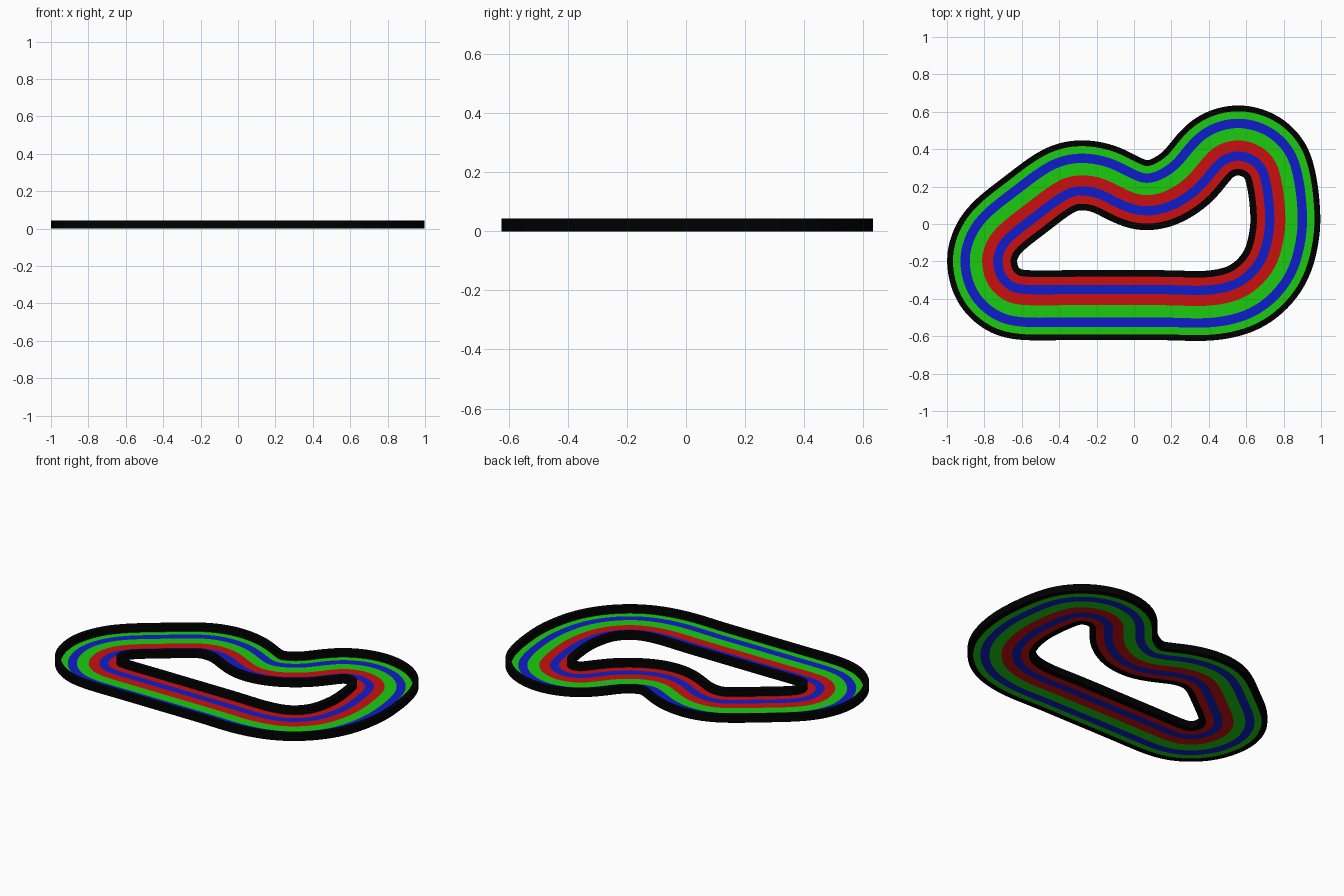
import bpy, bmesh
from mathutils import Vector

if "Cube" in bpy.data.objects:
    bpy.data.objects.remove(bpy.data.objects["Cube"])

# centre line of the circuit (border between the two lanes), counter-clockwise
CENTRE = [(-0.60, -0.434), (-0.40, -0.434), (-0.20, -0.434), (0.0, -0.434), (0.20, -0.434),
          (0.415, -0.438), (0.61, -0.386), (0.755, -0.238), (0.807, -0.043), (0.806, 0.10),
          (0.79, 0.225), (0.755, 0.34), (0.67, 0.42), (0.555, 0.45), (0.445, 0.42),
          (0.37, 0.354), (0.285, 0.25), (0.165, 0.172), (0.05, 0.152), (-0.05, 0.187),
          (-0.155, 0.24), (-0.27, 0.262), (-0.375, 0.245), (-0.475, 0.185), (-0.575, 0.108),
          (-0.69, 0.02), (-0.76, -0.05), (-0.798, -0.12), (-0.814, -0.205), (-0.785, -0.32),
          (-0.705, -0.402)]
STEPS = 8
WALL_H = 0.043


def material(name, rgb):
    m = bpy.data.materials.new(name)
    m.diffuse_color = (*rgb, 1)
    m.use_nodes = True
    m.node_tree.nodes["Principled BSDF"].inputs["Base Color"].default_value = m.diffuse_color
    return m


black = material("black", (0, 0, 0))
green = material("green", (0.012, 0.6, 0.005))
blue = material("blue", (0.005, 0.012, 0.6))
red = material("red", (0.6, 0.005, 0.005))


def smooth_path():
    """Closed Catmull-Rom curve, lightly relaxed, with outward normals."""
    p = [Vector(c) for c in CENTRE]
    n = len(p)
    pts = []
    for i in range(n):
        a, b, c, d = p[i - 1], p[i], p[(i + 1) % n], p[(i + 2) % n]
        for s in range(STEPS):
            t = s / STEPS
            pts.append(0.5 * (2 * b + (c - a) * t + (2 * a - 5 * b + 4 * c - d) * t * t
                              + (3 * b - a - 3 * c + d) * t ** 3))
    m = len(pts)
    for _ in range(12):
        pts = [(pts[i - 1] + 2 * pts[i] + pts[(i + 1) % m]) / 4 for i in range(m)]
    normals = []
    for i in range(m):
        t = (pts[(i + 1) % m] - pts[i - 1]).normalized()
        normals.append(Vector((t.y, -t.x)))
    return pts, normals


PTS, NORMALS = smooth_path()


def sweep(name, profile, mats, closed):
    """Sweep an (offset, height) profile round the circuit, one material per strip."""
    bm = bmesh.new()
    rings = [[bm.verts.new((*(p + n * o), z)) for o, z in profile]
             for p, n in zip(PTS, NORMALS)]
    k = len(profile)
    for i, ring in enumerate(rings):
        prev = rings[i - 1]
        for j in range(k if closed else k - 1):
            q = (j + 1) % k
            f = bm.faces.new((prev[j], prev[q], ring[q], ring[j]))
            f.material_index = j if len(mats) > 1 else 0
    if closed:
        bmesh.ops.recalc_face_normals(bm, faces=bm.faces)
    else:
        for f in bm.faces:
            f.normal_update()
            if f.normal.z < 0:
                f.normal_flip()
    me = bpy.data.meshes.new(name)
    bm.to_mesh(me)
    bm.free()
    for m in mats:
        me.materials.append(m)
    ob = bpy.data.objects.new(name, me)
    bpy.context.collection.objects.link(ob)
    return ob


# road surface: red inner lane and green outer lane, each with a blue stripe
edges = [-0.16, -0.108, -0.059, 0, 0.066, 0.116, 0.168]
sweep("road_surface", [(o, 0.002) for o in edges],
      [red, blue, red, green, blue, green], False)


# barrier walls on both sides
def wall(name, a, b):
    sweep(name, [(a, 0), (b, 0), (b, WALL_H), (a, WALL_H)], [black], True)


wall("inner_wall", -0.187, -0.152)
wall("outer_wall", 0.156, 0.187)
